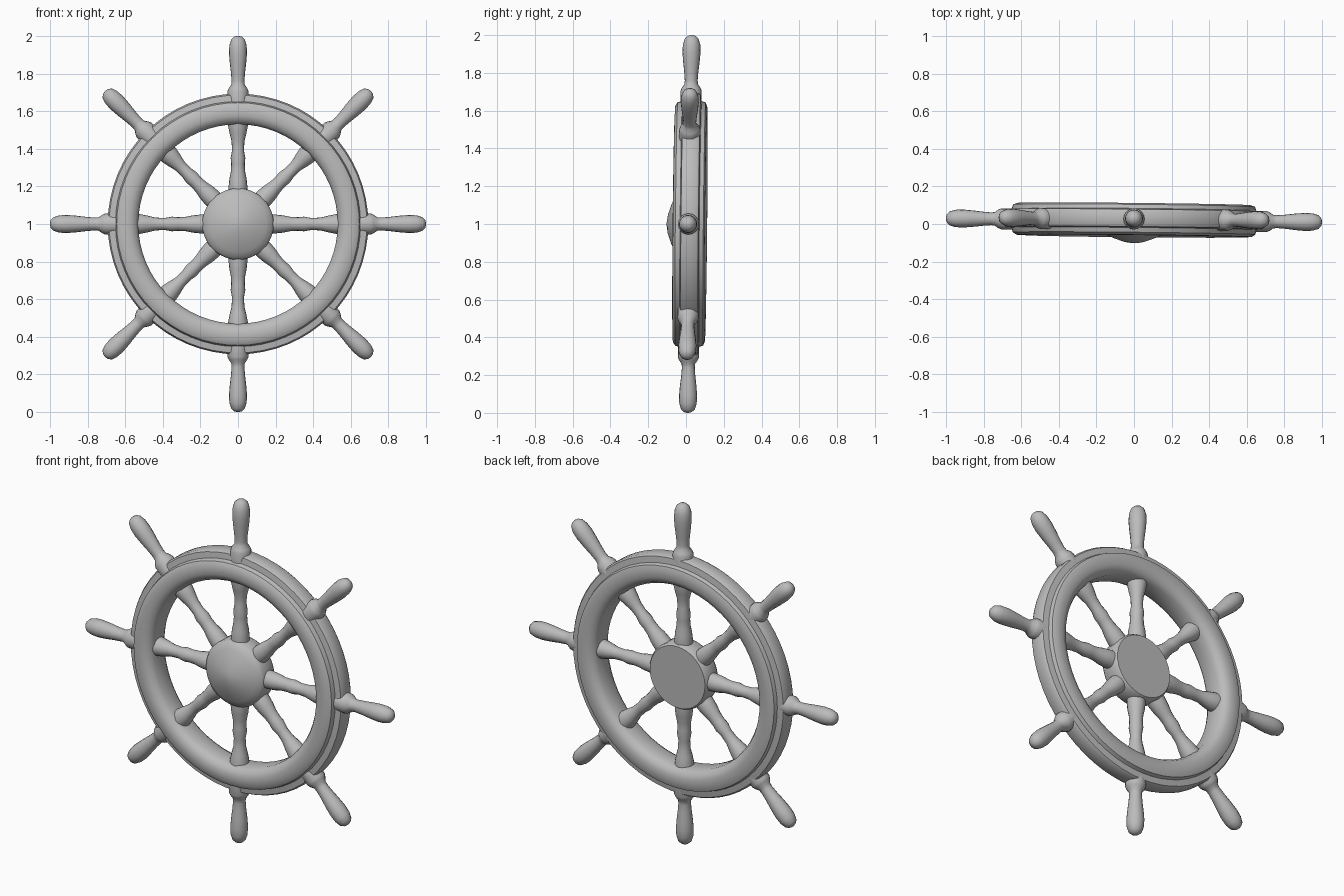
import bpy, math
from mathutils import Matrix, Vector

if "Cube" in bpy.data.objects:
    bpy.data.objects.remove(bpy.data.objects["Cube"])

CENTRE = Vector((0, 0.02, 1.0))

grey = bpy.data.materials.new("plain_grey")
grey.diffuse_color = (0.5, 0.5, 0.5, 1)
grey.use_nodes = True
grey.node_tree.nodes["Principled BSDF"].inputs["Base Color"].default_value = grey.diffuse_color


def lathe(name, profile, steps, matrix, closed=False):
    """Spin (radius, height) points around local z, then place with matrix."""
    verts, faces, n = [], [], len(profile)
    for i in range(steps):
        a = 2 * math.pi * i / steps
        for r, h in profile:
            verts.append(Vector((r * math.cos(a), r * math.sin(a), h)))
    for i in range(steps):
        j = (i + 1) % steps
        for k in range(n if closed else n - 1):
            m = (k + 1) % n
            faces.append((i * n + k, j * n + k, j * n + m, i * n + m))
    if not closed:  # end caps
        faces.append([i * n for i in reversed(range(steps))])
        faces.append([i * n + n - 1 for i in range(steps)])
    placed = []
    for v in verts:
        p = matrix @ v
        p.y += 0.01 * p.z - 0.01 * p.x  # the wheel leans very slightly
        placed.append(p + CENTRE)
    mesh = bpy.data.meshes.new(name)
    mesh.from_pydata(placed, [], faces)
    mesh.materials.append(grey)
    mesh.update()
    ob = bpy.data.objects.new(name, mesh)
    bpy.context.collection.objects.link(ob)
    bpy.ops.object.select_all(action='DESELECT')
    ob.select_set(True)
    bpy.context.view_layer.objects.active = ob
    bpy.ops.object.mode_set(mode='EDIT')
    bpy.ops.mesh.select_all(action='SELECT')
    bpy.ops.mesh.normals_make_consistent(inside=False)
    bpy.ops.object.mode_set(mode='OBJECT')
    bpy.ops.object.shade_smooth_by_angle(angle=math.radians(40))
    return ob


# local z of the lathe points to the back (+y)
axle = Matrix.Rotation(math.radians(-90), 4, 'X')

# rim: rounded front and back rings with a wider middle band
rim = [(0.53, -0.045), (0.545, -0.07), (0.575, -0.085), (0.625, -0.083),
       (0.645, -0.07), (0.652, -0.045), (0.685, -0.04), (0.693, -0.025),
       (0.693, 0.04), (0.685, 0.052), (0.65, 0.057), (0.643, 0.078),
       (0.62, 0.086), (0.575, 0.086), (0.545, 0.072), (0.53, 0.045)]
lathe("rim", rim, 64, axle, closed=True)

# hub: shallow pointed dome in front, flat disc at the back
hub = [(0.012, -0.122), (0.05, -0.116), (0.10, -0.099), (0.15, -0.078),
       (0.18, -0.06), (0.19, -0.045), (0.19, 0.045), (0.18, 0.06)]
lathe("hub", hub, 40, axle)

# turned spoke and handle profiles, running outwards from the centre
spoke = [(0.05, 0.14), (0.05, 0.20), (0.046, 0.24), (0.038, 0.28),
         (0.036, 0.32), (0.039, 0.35), (0.032, 0.39), (0.034, 0.44),
         (0.044, 0.48), (0.052, 0.52), (0.054, 0.56)]
handle = [(0.056, 0.64), (0.056, 0.705), (0.049, 0.722), (0.036, 0.74),
          (0.034, 0.76), (0.037, 0.80), (0.044, 0.86), (0.048, 0.91),
          (0.046, 0.95), (0.036, 0.982), (0.02, 0.996), (0.004, 1.0)]
for i in range(8):
    turn = Matrix.Rotation(math.radians(45 * i), 4, 'Y')
    lathe(f"spoke_{i + 1}", spoke, 16, turn)
    lathe(f"handle_{i + 1}", handle, 16, turn)
